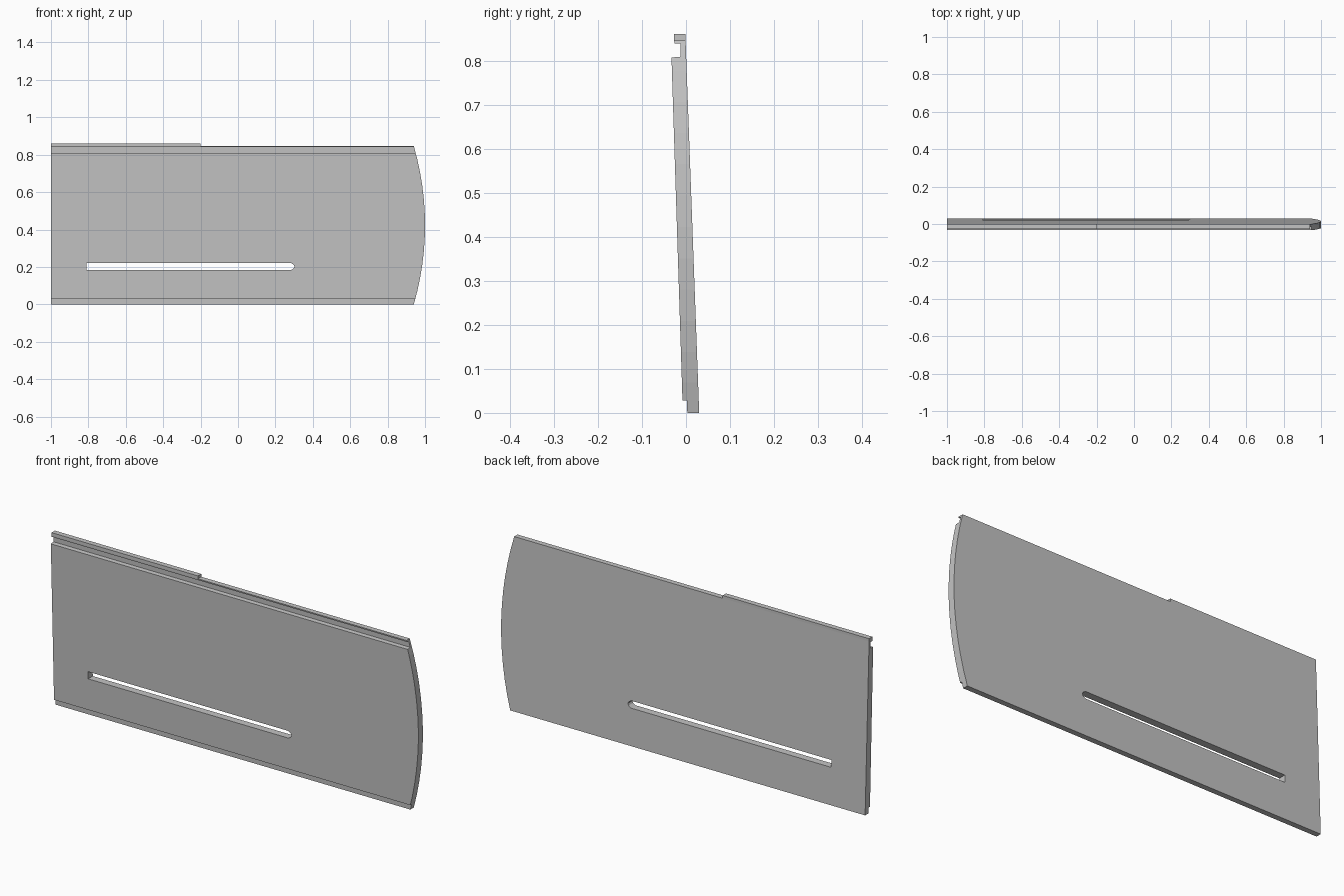
import bpy, bmesh, math
from mathutils import Matrix

cube = bpy.data.objects.get("Cube")
if cube:
    bpy.data.objects.remove(cube)

grey = bpy.data.materials.new("plain_grey")
grey.use_nodes = True
colour = (0.55, 0.55, 0.55, 1)
grey.diffuse_color = colour
grey.node_tree.nodes["Principled BSDF"].inputs["Base Color"].default_value = colour


def prism(name, points, along):
    """Extrude a closed outline of 3D points by a vector."""
    bm = bmesh.new()
    face = bm.faces.new([bm.verts.new(p) for p in points])
    ext = bmesh.ops.extrude_face_region(bm, geom=[face])
    verts = [g for g in ext["geom"] if isinstance(g, bmesh.types.BMVert)]
    bmesh.ops.translate(bm, verts=verts, vec=along)
    bmesh.ops.recalc_face_normals(bm, faces=bm.faces)
    mesh = bpy.data.meshes.new(name)
    bm.to_mesh(mesh)
    bm.free()
    mesh.materials.append(grey)
    obj = bpy.data.objects.new(name, mesh)
    bpy.context.collection.objects.link(obj)
    return obj


def cut(target, cutter, operation):
    mod = target.modifiers.new("cut", "BOOLEAN")
    mod.operation, mod.solver, mod.object = operation, "EXACT", cutter
    bpy.context.view_layer.objects.active = target
    bpy.ops.object.modifier_apply(modifier=mod.name)
    bpy.data.objects.remove(cutter)


# Leaning panel with a rebate at the bottom and a hooked groove at the top
section = [(0.03, 0), (0.003, 0), (0.002, 0.028), (-0.008, 0.028),
           (-0.033, 0.808), (-0.012, 0.81), (-0.013, 0.84), (-0.026, 0.84),
           (-0.027, 0.847), (-0.001, 0.847)]
panel = prism("panel", [(-1, y, z) for y, z in section], (2.1, 0, 0))

# Bowed end
steps, half, bow = 12, 0.423, 0.06
radius = (half ** 2 + bow ** 2) / (2 * bow)
spread = math.asin(half / radius)
outline = [(-1.1, -0.1), (0.935, -0.1)]
for i in range(steps + 1):
    a = spread * (2 * i / steps - 1)
    outline.append((1 - radius + radius * math.cos(a), half + radius * math.sin(a)))
outline += [(0.935, 1), (-1.1, 1)]
cut(panel, prism("end_cutter", [(x, -0.2, z) for x, z in outline], (0, 0.4, 0)), "INTERSECT")

# Long slot, square at one end and rounded at the other
low, high = 0.184, 0.22
slot = [(-0.81, low), (0.285, low), (0.298, low + 0.009), (0.302, (low + high) / 2),
        (0.298, high - 0.009), (0.285, high), (-0.81, high)]
cut(panel, prism("slot_cutter", [(x, -0.2, z) for x, z in slot], (0, 0.4, 0)), "DIFFERENCE")

# Raised lip along part of the top edge
lip = [(-0.001, 0.846), (-0.027, 0.846), (-0.027, 0.861), (-0.001, 0.861)]
prism("raised_lip", [(-1, y, z) for y, z in lip], (0.8, 0, 0))
